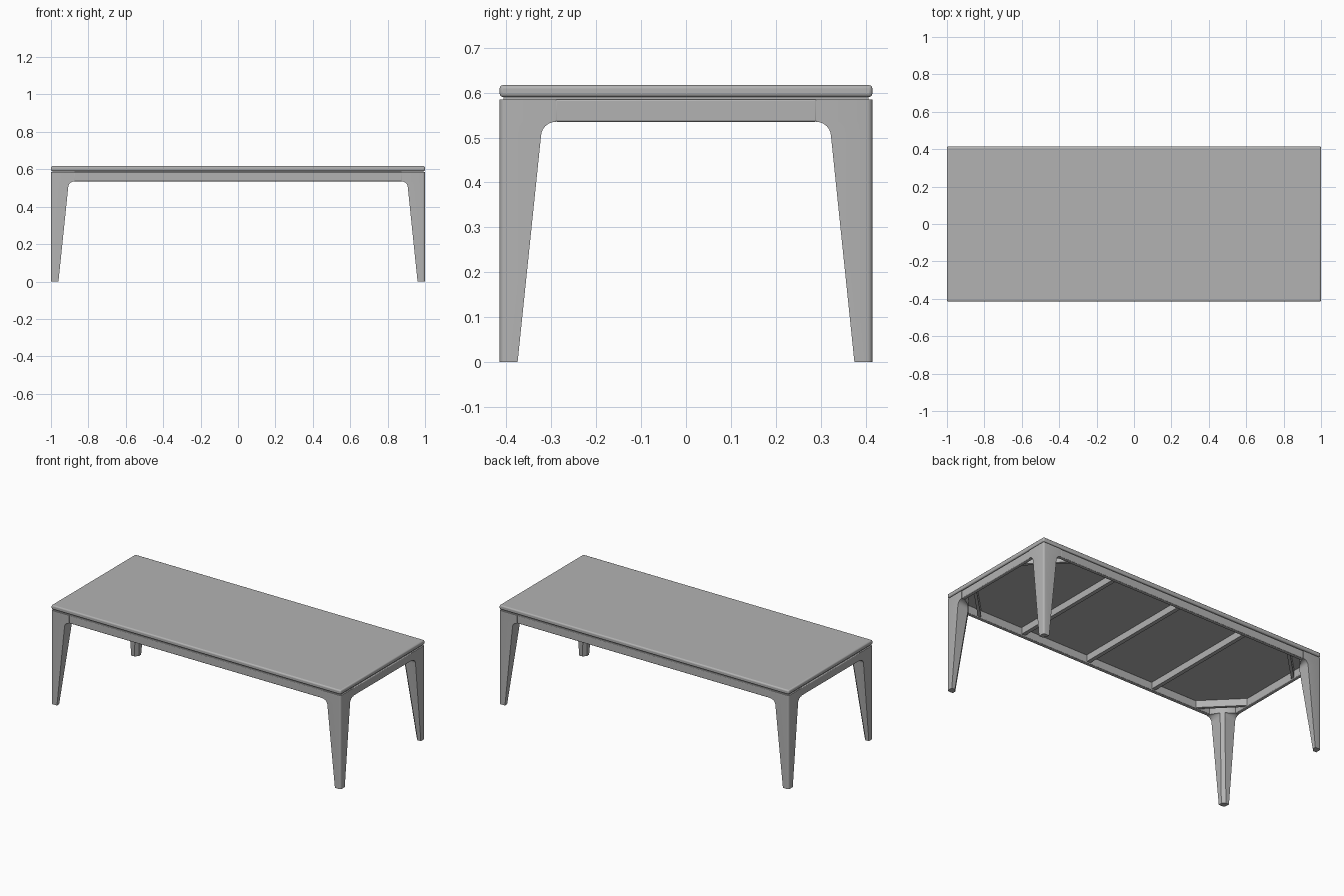
import bpy, bmesh, math
from mathutils import Matrix, Vector

if "Cube" in bpy.data.objects:
    bpy.data.objects.remove(bpy.data.objects["Cube"], do_unlink=True)

HX, HY = 1.0, 0.415          # half length and half width
LEG_TOP, APRON_LOW = 0.585, 0.535
FLARE = 0.125                # reach of a leg at the apron

grey = bpy.data.materials.new("plain_grey")
grey.use_nodes = True
colour = (0.45, 0.45, 0.45, 1)
grey.diffuse_color = colour
grey.node_tree.nodes["Principled BSDF"].inputs["Base Color"].default_value = colour


def finish(name, bm, mirror=(False, False), bevel=0, segments=3):
    bmesh.ops.recalc_face_normals(bm, faces=bm.faces)
    mesh = bpy.data.meshes.new(name)
    bm.to_mesh(mesh)
    bm.free()
    obj = bpy.data.objects.new(name, mesh)
    bpy.context.collection.objects.link(obj)
    mesh.materials.append(grey)
    if bevel:
        mod = obj.modifiers.new("Bevel", 'BEVEL')
        mod.width, mod.segments = bevel, segments
    if any(mirror):
        mod = obj.modifiers.new("Mirror", 'MIRROR')
        mod.use_axis = (mirror[0], mirror[1], False)
        mod.use_clip = False
        mod.use_mirror_merge = False
    bpy.ops.object.select_all(action='DESELECT')
    obj.select_set(True)
    bpy.context.view_layer.objects.active = obj
    bpy.ops.object.shade_smooth_by_angle(angle=math.radians(35))
    return obj


def box(name, centre, size, turn=0, **options):
    bm = bmesh.new()
    matrix = (Matrix.Translation(centre) @ Matrix.Rotation(turn, 4, 'Z')
              @ Matrix.Diagonal((*size, 1)))
    bmesh.ops.create_cube(bm, size=1, matrix=matrix)
    return finish(name, bm, **options)


def leg_section(reach, core):
    """Section measured inward from the outer corner of the table."""
    r, chamfer, arm = 0.012, 0.018, 0.022
    arc = [(r - r * math.sin(a), r - r * math.cos(a))
           for a in (i * math.pi / 8 for i in range(5))]
    return arc + [(0, reach), (arm, reach), (core - chamfer, core),
                  (core, core - chamfer), (reach, arm), (reach, 0)]


# Table top and the recessed panel that leaves a shadow gap below it
box("table_top", (0, 0, 0.6035), (2 * HX, 2 * HY, 0.027), bevel=0.008)
box("recessed_panel", (0, 0, 0.5875), (2 * HX - 0.018, 2 * HY - 0.018, 0.006))

# Tapered legs, flared into the apron with a rounded fillet
levels = [(0, 0.04, 0.04), (0.502, 0.092, 0.092)]
for i in range(1, 7):
    a = i * math.pi / 12
    levels.append((0.502 + (APRON_LOW - 0.502) * math.sin(a),
                   FLARE - (FLARE - 0.092) * math.cos(a), 0.092))
levels.append((LEG_TOP, FLARE, 0.092))
bm = bmesh.new()
rings = [[bm.verts.new((HX - u, HY - v, z)) for u, v in leg_section(reach, core)]
         for z, reach, core in levels]
for low, high in zip(rings, rings[1:]):
    for i in range(len(low)):
        j = (i + 1) % len(low)
        bm.faces.new((low[i], low[j], high[j], high[i]))
bm.faces.new(rings[0])
bm.faces.new(rings[-1])
finish("legs", bm, mirror=(True, True))

# Apron rails between the legs
rail, inset = 0.024, 0.001
mid, height = (LEG_TOP + APRON_LOW) / 2, LEG_TOP - APRON_LOW
box("long_aprons", (0, HY - inset - rail / 2, mid),
    (2 * (HX - FLARE) + 0.002, rail, height), mirror=(False, True), bevel=0.004)
box("short_aprons", (HX - inset - rail / 2, 0, mid),
    (rail, 2 * (HY - FLARE) + 0.002, height), mirror=(True, False), bevel=0.004)

# Cross bars under the top
for name, x in (("right_cross_bar", -0.47), ("middle_cross_bar", 0), ("left_cross_bar", 0.47)):
    box(name, (x, 0, 0.5645), (0.025, 2 * (HY - rail), 0.043))

# Diagonal corner braces behind the legs
bm = bmesh.new()
ends = [(0.23, 0.02), (0.02, 0.23), (0.02, 0.205), (0.205, 0.02)]
face = bm.faces.new([bm.verts.new((HX - u, HY - v, 0.541)) for u, v in ends])
top = bmesh.ops.extrude_face_region(bm, geom=[face])["geom"]
bmesh.ops.translate(bm, vec=Vector((0, 0, 0.0445)),
                    verts=[v for v in top if isinstance(v, bmesh.types.BMVert)])
finish("corner_braces", bm, mirror=(True, True))
